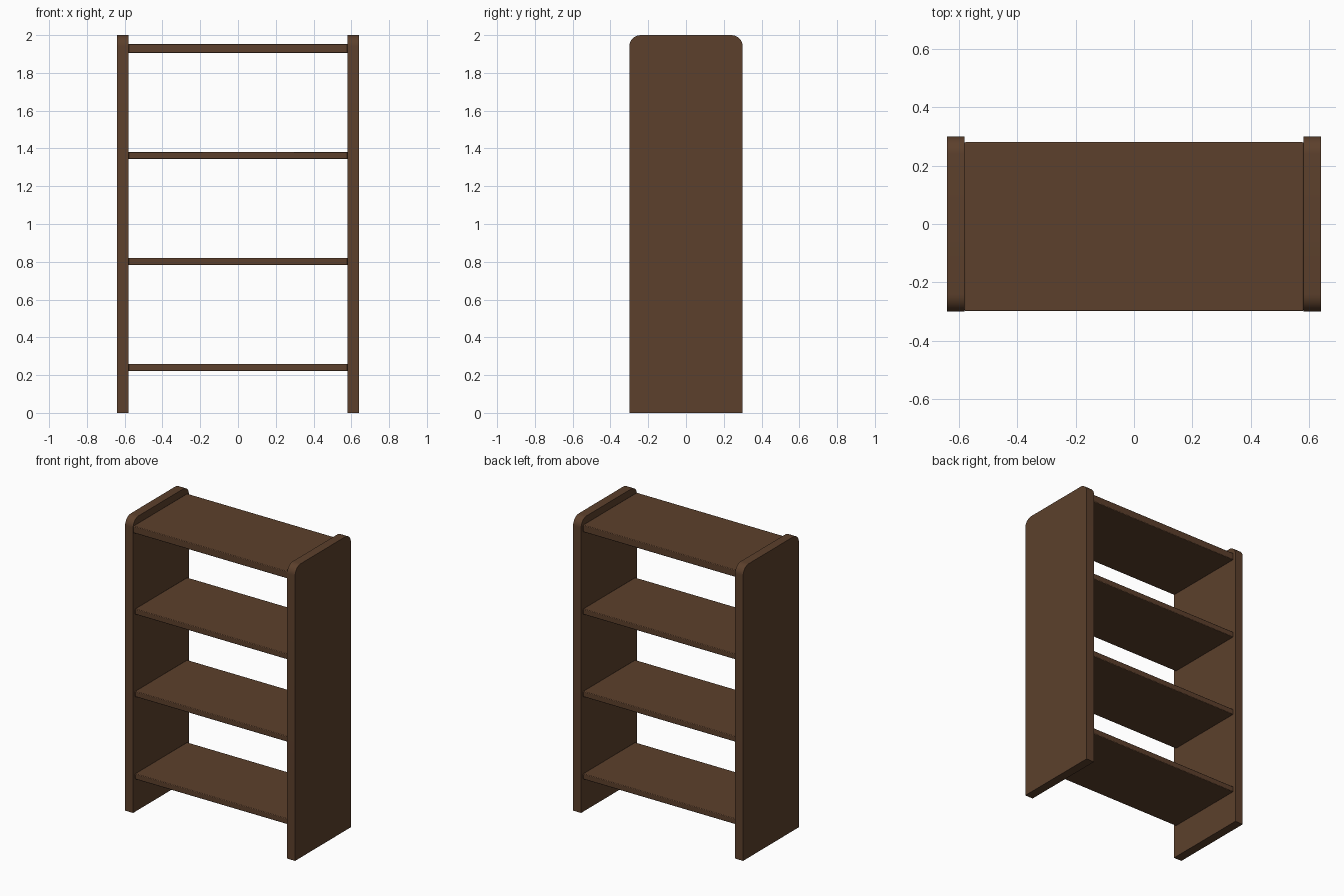
import bpy, bmesh, math

if "Cube" in bpy.data.objects:
    bpy.data.objects.remove(bpy.data.objects["Cube"])

wood = bpy.data.materials.new("brown_wood")
wood.diffuse_color = (0.107, 0.051, 0.025, 1)
wood.use_nodes = True
wood.node_tree.nodes["Principled BSDF"].inputs["Base Color"].default_value = wood.diffuse_color


def finish(name, bm, bevel):
    bmesh.ops.recalc_face_normals(bm, faces=bm.faces)
    mesh = bpy.data.meshes.new(name)
    bm.to_mesh(mesh)
    bm.free()
    mesh.materials.append(wood)
    obj = bpy.data.objects.new(name, mesh)
    bpy.context.collection.objects.link(obj)
    if bevel:
        mod = obj.modifiers.new("soft_edges", 'BEVEL')
        mod.width, mod.segments = bevel, 2
    bpy.ops.object.select_all(action='DESELECT')
    obj.select_set(True)
    bpy.context.view_layer.objects.active = obj
    bpy.ops.object.shade_smooth_by_angle(angle=math.radians(35))
    return obj


# Side panel: tall board with rounded top corners, extruded along x
def side_panel(name, x0, x1, half=0.30, top=2.0, r=0.06, steps=8):
    profile = [(-half, 0), (half, 0)]
    for cy, start in ((half - r, 0), (r - half, 90)):
        for i in range(steps + 1):
            a = math.radians(start + 90 * i / steps)
            profile.append((cy + r * math.cos(a), top - r + r * math.sin(a)))
    bm = bmesh.new()
    face = bm.faces.new([bm.verts.new((x0, y, z)) for y, z in profile])
    ext = bmesh.ops.extrude_face_region(bm, geom=[face])
    verts = [g for g in ext["geom"] if isinstance(g, bmesh.types.BMVert)]
    bmesh.ops.translate(bm, verts=verts, vec=(x1 - x0, 0, 0))
    finish(name, bm, 0)


# Shelf: thin board spanning between the panels
def shelf(name, y0, y1, z0, z1):
    bm = bmesh.new()
    bmesh.ops.create_cube(bm, size=1)
    for v in bm.verts:
        v.co = (v.co.x * 1.16, (y0 + y1) / 2 + v.co.y * (y1 - y0),
                (z0 + z1) / 2 + v.co.z * (z1 - z0))
    finish(name, bm, 0.004)


side_panel("left_panel", -0.64, -0.58)
side_panel("right_panel", 0.58, 0.64)

for label, z in (("bottom", 0.222), ("lower", 0.783), ("upper", 1.344)):
    shelf(label + "_shelf", -0.28, 0.28, z, z + 0.038)
shelf("top_shelf", -0.298, 0.28, 1.905, 1.953)
